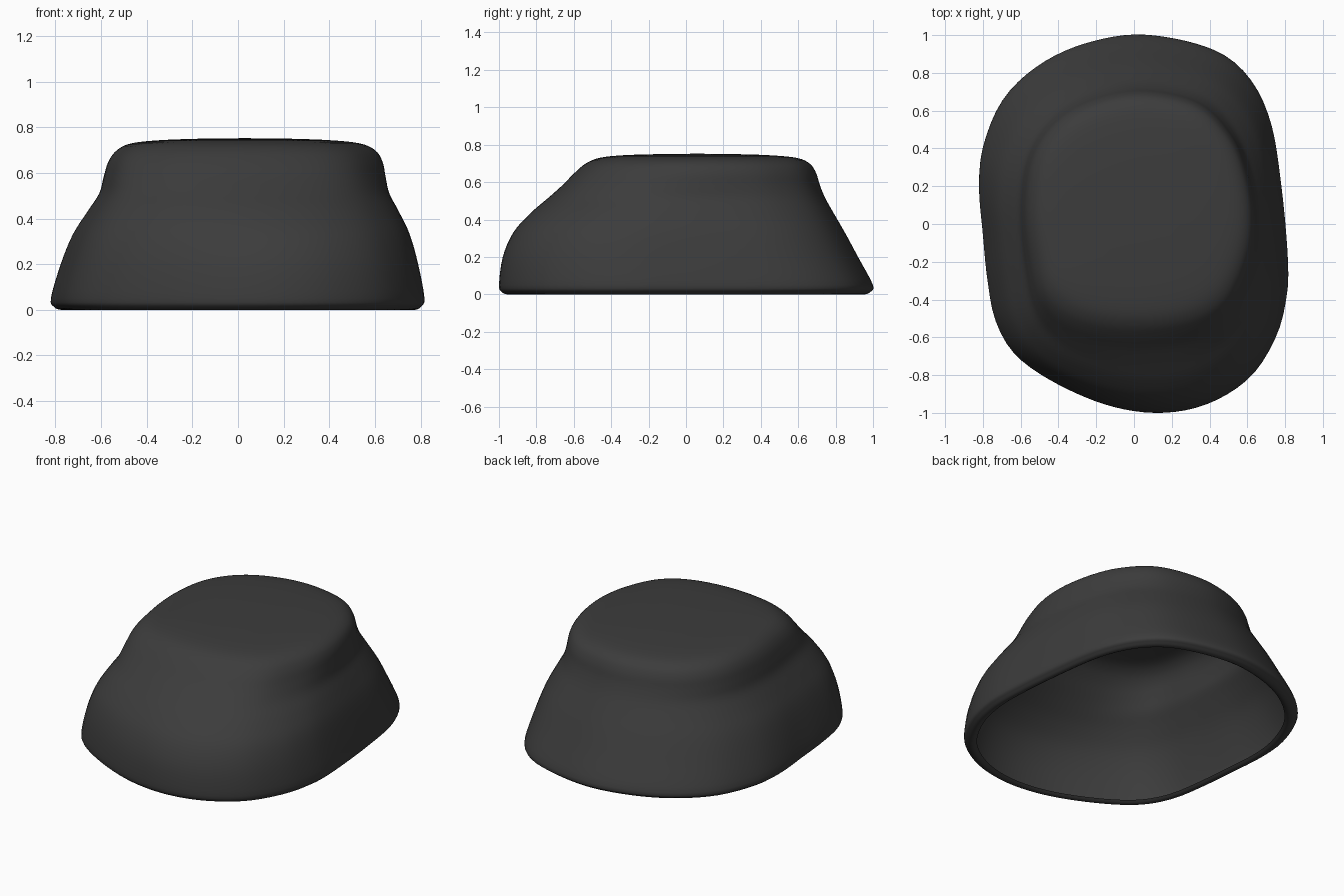
import bpy, bmesh, math

if "Cube" in bpy.data.objects:
    bpy.data.objects.remove(bpy.data.objects["Cube"])

N = 96      # points around each ring
SUB = 4     # spline steps between height levels

# Plan outlines: wide base and smaller top, counter-clockwise
BASE = [(.82, -.2), (.785, .2), (.725, .55), (.6, .79), (.4, .93), (.05, 1), (-.25, .955),
        (-.5, .84), (-.69, .66), (-.795, .42), (-.82, .2), (-.80, -.05), (-.775, -.3),
        (-.73, -.52), (-.62, -.7), (-.4, -.85), (-.12, -.965), (.15, -1), (.4, -.95),
        (.62, -.81), (.755, -.6), (.81, -.4)]
TOP = [(.63, .05), (.59, .3), (.5, .5), (.33, .66), (.05, .72), (-.2, .68), (-.4, .57),
       (-.53, .38), (-.57, .12), (-.545, -.15), (-.48, -.38), (-.3, -.52), (0, -.57),
       (.3, -.53), (.49, -.41), (.6, -.18)]

# Height levels: z, left, right, front, back, blend from base to top outline
LEVELS = [
    (.012, -.75, .75, -.93, .93, 0), (0, -.775, .775, -.955, .955, 0),
    (.012, -.805, .80, -.985, .985, 0), (.05, -.82, .817, -1, 1, 0),
    (.2, -.777, .79, -.98, .92, .05), (.33, -.725, .755, -.925, .85, .2),
    (.43, -.662, .708, -.838, .792, .45), (.51, -.61, .665, -.745, .747, .7),
    (.58, -.59, .648, -.665, .717, .9), (.65, -.568, .633, -.595, .695, 1),
    (.7, -.53, .60, -.535, .66, 1), (.73, -.465, .53, -.46, .59, 1),
    (.744, -.33, .39, -.33, .44, 1), (.75, -.16, .22, -.13, .25, 1)]


def catmull(a, b, c, d, t):
    return tuple(.5 * (2 * q + (r - p) * t + (2 * p - 5 * q + 4 * r - s) * t * t
                       + (3 * q - p - 3 * r + s) * t ** 3) for p, q, r, s in zip(a, b, c, d))


def unit_outline(pts):
    """Smooth the outline, fit it to a -1..1 box and sample it by angle."""
    n = len(pts)
    dense = [catmull(pts[i - 1], pts[i], pts[(i + 1) % n], pts[(i + 2) % n], k / 12)
             for i in range(n) for k in range(12)]
    lo = [min(p[j] for p in dense) for j in (0, 1)]
    hi = [max(p[j] for p in dense) for j in (0, 1)]
    unit = [[(p[j] - lo[j]) / (hi[j] - lo[j]) * 2 - 1 for j in (0, 1)] for p in dense]
    polar = sorted((math.atan2(y, x) % math.tau, math.hypot(x, y)) for x, y in unit)
    polar = [(polar[-1][0] - math.tau, polar[-1][1])] + polar + [(polar[0][0] + math.tau, polar[0][1])]
    out = []
    for i in range(N):
        a = math.tau * i / N
        k = next(k for k in range(len(polar) - 1) if polar[k + 1][0] > a)
        (a0, r0), (a1, r1) = polar[k], polar[k + 1]
        r = r0 + (r1 - r0) * (a - a0) / (a1 - a0)
        out.append((r * math.cos(a), r * math.sin(a)))
    return out


base, top = unit_outline(BASE), unit_outline(TOP)

# Smooth vertical profile
m = len(LEVELS)
levels = [catmull(LEVELS[max(i - 1, 0)], LEVELS[i], LEVELS[i + 1], LEVELS[min(i + 2, m - 1)], k / SUB)
          for i in range(m - 1) for k in range(SUB)] + [LEVELS[-1]]

# Hollow shell: lofted rings with a rolled lip, open underneath
bm = bmesh.new()
rings = []
for z, x0, x1, y0, y1, t in levels:
    rings.append([bm.verts.new(((x0 + x1) / 2 + (x1 - x0) / 2 * (b[0] + (c[0] - b[0]) * t),
                                (y0 + y1) / 2 + (y1 - y0) / 2 * (b[1] + (c[1] - b[1]) * t),
                                max(z, 0))) for b, c in zip(base, top)])
for lower, upper in zip(rings, rings[1:]):
    for i in range(N):
        j = (i + 1) % N
        bm.faces.new((lower[i], lower[j], upper[j], upper[i]))
centre = bm.verts.new((.03, .06, .752))
for i in range(N):
    bm.faces.new((rings[-1][i], rings[-1][(i + 1) % N], centre))
for f in bm.faces:
    f.smooth = True

mesh = bpy.data.meshes.new("cap_shell")
bm.to_mesh(mesh)
bm.free()
shell = bpy.data.objects.new("cap_shell", mesh)
bpy.context.collection.objects.link(shell)

# Dark plastic
mat = bpy.data.materials.new("dark_plastic")
mat.diffuse_color = (.045, .045, .045, 1)
mat.use_nodes = True
mat.node_tree.nodes["Principled BSDF"].inputs["Base Color"].default_value = mat.diffuse_color
mesh.materials.append(mat)
